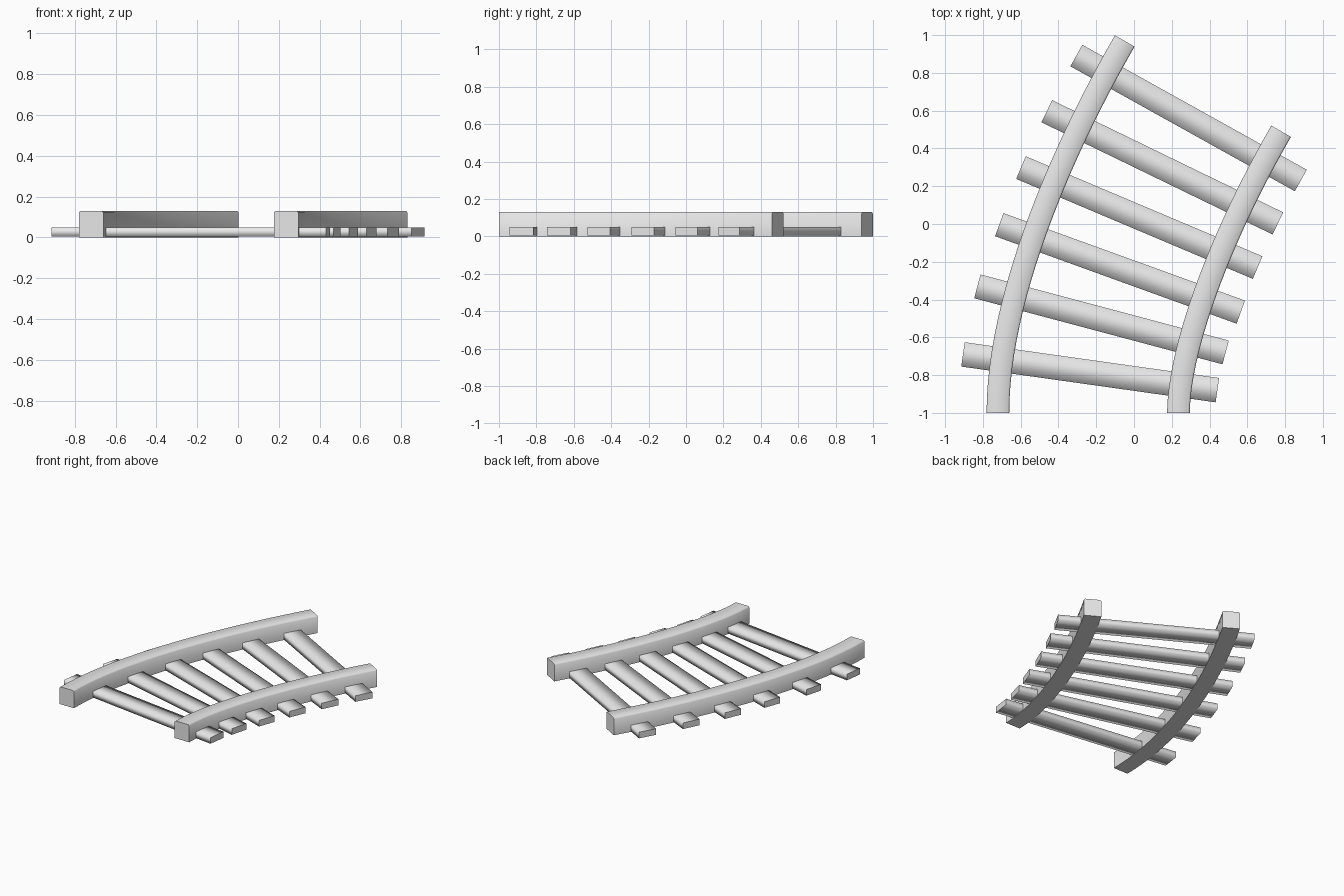
import bpy
import bmesh
from math import cos, sin, radians
from mathutils import Vector

cube = bpy.data.objects.get("Cube")
if cube:
    bpy.data.objects.remove(cube, do_unlink=True)

grey = bpy.data.materials.new("plain_grey")
grey.use_nodes = True
grey.diffuse_color = (0.8, 0.8, 0.8, 1)
grey.node_tree.nodes["Principled BSDF"].inputs["Base Color"].default_value = (0.8, 0.8, 0.8, 1)

HALF_GAUGE = 0.478
RAIL_W, RAIL_H, CHAMFER = 0.12, 0.13, 0.008
SLEEPER_L, SLEEPER_W = 1.36, 0.13
SLEEPER_Z = (0.004, 0.05)
SEGMENTS = 24

# Centre line of the bend: straight ahead, then turning thirty degrees
START, END = Vector((-0.2425, -1)), Vector((0.365, 0.73))
TURN = Vector((sin(radians(30)), cos(radians(30))))
P = [START, START + Vector((0, 0.45)), END - 0.7 * TURN, END]


def centre_line(t):
    """Point on the centre line and the unit vector across it."""
    s = 1 - t
    point = s**3 * P[0] + 3 * s * s * t * P[1] + 3 * s * t * t * P[2] + t**3 * P[3]
    along = (s * s * (P[1] - P[0]) + 2 * s * t * (P[2] - P[1]) + t * t * (P[3] - P[2])).normalized()
    return point, Vector((along.y, -along.x))


def finish(bm, name):
    bmesh.ops.recalc_face_normals(bm, faces=bm.faces)
    mesh = bpy.data.meshes.new(name)
    for face in bm.faces:
        face.smooth = True
    bm.to_mesh(mesh)
    bm.free()
    mesh.materials.append(grey)
    obj = bpy.data.objects.new(name, mesh)
    bpy.context.collection.objects.link(obj)
    return obj


def sweep(name, profile, stations):
    """Skin a cross-section along stations of (point, across)."""
    bm = bmesh.new()
    rings = []
    for point, across in stations:
        rings.append([bm.verts.new((*(point + across * u), z)) for u, z in profile])
    count = len(profile)
    for a, b in zip(rings, rings[1:]):
        for i in range(count):
            j = (i + 1) % count
            bm.faces.new((a[i], a[j], b[j], b[i]))
    for ring in (rings[0], rings[-1]):
        cap = bm.faces.new(ring)
        for edge in cap.edges:
            edge.smooth = False
    return finish(bm, name)


# Rails: square bars with slightly eased top edges
w = RAIL_W / 2
rail_profile = [(-w, 0), (w, 0), (w, RAIL_H - CHAMFER), (w - CHAMFER, RAIL_H),
                (CHAMFER - w, RAIL_H), (-w, RAIL_H - CHAMFER)]
for name, side in (("outer_rail", -1), ("inner_rail", 1)):
    stations = []
    for k in range(SEGMENTS + 1):
        point, across = centre_line(k / SEGMENTS)
        stations.append((point + across * side * HALF_GAUGE, across))
    rail = sweep(name, rail_profile, stations)
    # Keep the lower edges crisp
    for edge in rail.data.edges:
        if all(rail.data.vertices[v].co.z < 0.001 for v in edge.vertices):
            edge.use_edge_sharp = True

# Sleepers: flat planks laid across, each turned to follow the bend
sleepers = [(-0.232, -0.785, 8), (-0.172, -0.505, 14.9), (-0.074, -0.235, 19.9),
            (0.028, 0.034, 22.9), (0.150, 0.300, 25.9), (0.289, 0.561, 29.1)]
low, high = SLEEPER_Z
h = SLEEPER_W / 2
plank_profile = [(-h, low), (h, low), (h, high), (-h, high)]
for n, (x, y, degrees) in enumerate(sleepers, 1):
    a = radians(degrees)
    length = Vector((cos(a), -sin(a))) * SLEEPER_L / 2
    width = Vector((sin(a), cos(a)))
    middle = Vector((x, y))
    sweep(f"sleeper_{n}", plank_profile, [(middle - length, width), (middle + length, width)])
